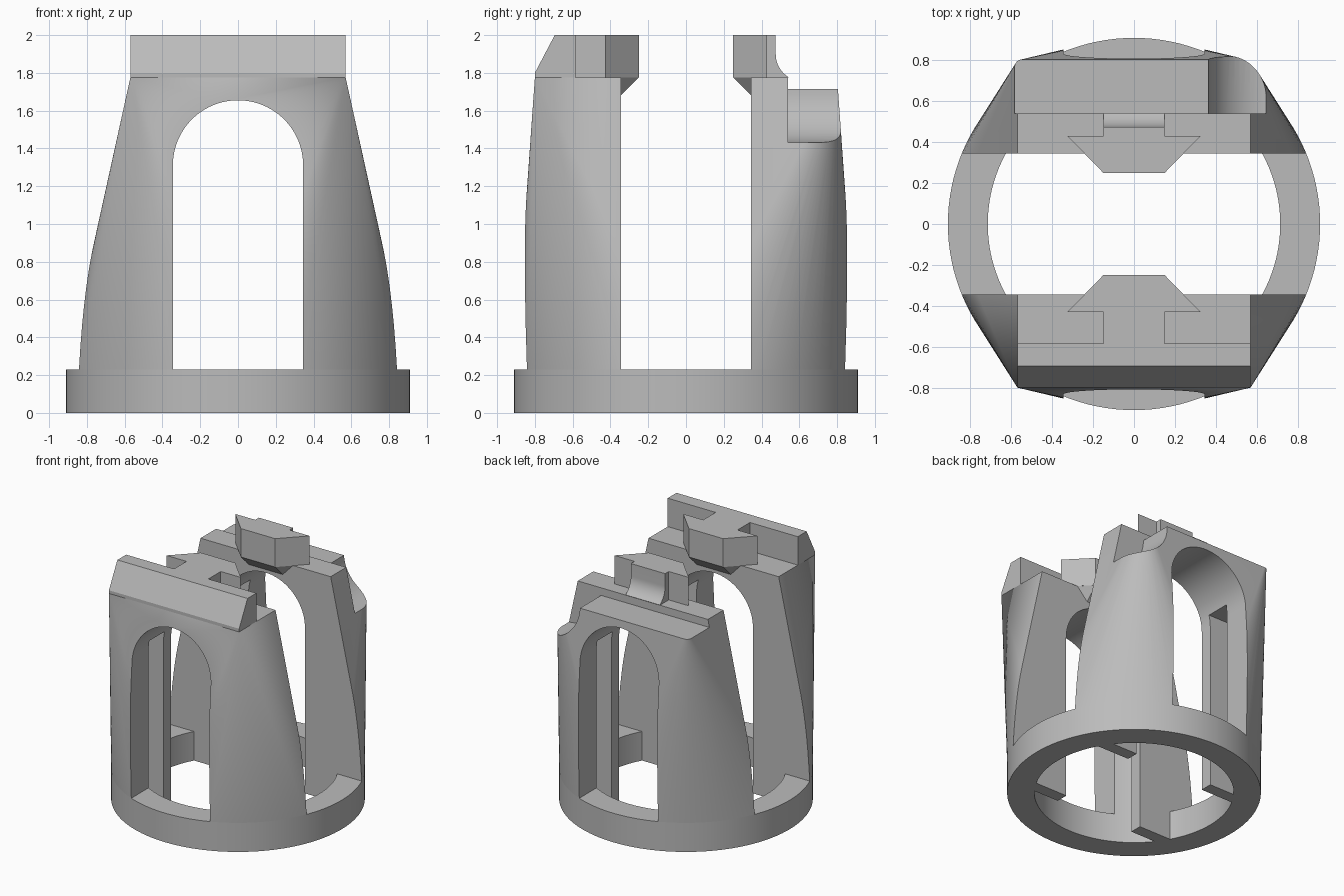
import bpy, bmesh, math
from mathutils import Matrix, Vector

cube = bpy.data.objects.get("Cube")
if cube:
    bpy.data.objects.remove(cube, do_unlink=True)

grey = bpy.data.materials.new("plain grey")
grey.use_nodes = True
grey.diffuse_color = (0.5, 0.5, 0.5, 1)
grey.node_tree.nodes["Principled BSDF"].inputs["Base Color"].default_value = (0.5, 0.5, 0.5, 1)

BASE_Z, DECK_Z, TOP_Z = 0.23, 1.775, 2.0
R_OUT, R_IN, GAP, TAB = 0.91, 0.715, 0.345, 0.44
HALF_X, HALF_Y = 0.57, 0.8


def finish(name, bm):
    bmesh.ops.recalc_face_normals(bm, faces=bm.faces)
    mesh = bpy.data.meshes.new(name)
    bm.to_mesh(mesh)
    bm.free()
    obj = bpy.data.objects.new(name, mesh)
    bpy.context.collection.objects.link(obj)
    mesh.materials.append(grey)
    return obj


def prism(name, points, start, end, axis="z"):
    """Extrude a 2D outline along an axis: z takes (x, y), y takes (x, z), x takes (y, z)."""
    place = {"z": lambda a, b, c: (a, b, c),
             "y": lambda a, b, c: (a, c, b),
             "x": lambda a, b, c: (c, a, b)}[axis]
    bm = bmesh.new()
    low = [bm.verts.new(place(a, b, start)) for a, b in points]
    high = [bm.verts.new(place(a, b, end)) for a, b in points]
    bm.faces.new(low)
    bm.faces.new(high)
    for i in range(len(points)):
        j = (i + 1) % len(points)
        bm.faces.new((low[i], low[j], high[j], high[i]))
    return finish(name, bm)


def box(name, x0, x1, y0, y1, z0, z1):
    return prism(name, [(x0, y0), (x1, y0), (x1, y1), (x0, y1)], z0, z1)


def hull(name, points):
    bm = bmesh.new()
    for p in points:
        bm.verts.new(p)
    res = bmesh.ops.convex_hull(bm, input=bm.verts)
    bmesh.ops.delete(bm, geom=list({v for v in res["geom_interior"]
                                    if isinstance(v, bmesh.types.BMVert)}), context="VERTS")
    return finish(name, bm)


def arc(cx, cy, r, a0, a1, n):
    return [(cx + r * math.cos(a0 + (a1 - a0) * i / n),
             cy + r * math.sin(a0 + (a1 - a0) * i / n)) for i in range(n + 1)]


def combine(target, other, operation):
    mod = target.modifiers.new("cut", "BOOLEAN")
    mod.operation, mod.solver, mod.object = operation, "EXACT", other
    bpy.context.view_layer.objects.active = target
    bpy.ops.object.modifier_apply(modifier=mod.name)
    bpy.data.objects.remove(other, do_unlink=True)


def smooth(obj):
    bpy.ops.object.select_all(action="DESELECT")
    obj.select_set(True)
    bpy.context.view_layer.objects.active = obj
    bpy.ops.object.shade_smooth_by_angle(angle=math.radians(25))


circle = arc(0, 0, R_OUT, 0, math.tau, 128)[:-1]

# Base ring with four inner tabs
ring = prism("base_ring", circle, 0, BASE_Z)
combine(ring, prism("bore", arc(0, 0, R_IN, 0, math.tau, 128)[:-1], -0.1, 0.4), "DIFFERENCE")
for sx in (-1, 1):
    for sy in (-1, 1):
        xs, ys = sorted((sx * GAP, sx * 0.72)), sorted((sy * GAP, sy * TAB))
        combine(ring, box("tab", *xs, *ys, 0, BASE_Z), "UNION")
smooth(ring)

# Legs: round foot blending to a rectangular deck
corners = [(sx * HALF_X, sy * HALF_Y, DECK_Z) for sx in (-1, 1) for sy in (-1, 1)]
legs = hull("arched_legs", [(x, y, BASE_Z) for x, y in circle] + corners)

# Side slot, arch opening and round inner cavity
combine(legs, box("slot", -2, 2, -GAP, GAP, 0, 3), "DIFFERENCE")
arch = [(-GAP, 0), (GAP, 0)] + arc(0, 1.31, GAP, 0, math.pi, 48)
combine(legs, prism("arch", arch, -2, 2, "y"), "DIFFERENCE")
a = math.asin(TAB / R_IN)
for turn in (0, math.pi):
    segment = arc(0, 0, R_IN, a + turn, math.pi - a + turn, 48)
    combine(legs, prism("cavity", segment, 0, 1.4), "DIFFERENCE")

# Rear ledge and the round notch at its end
combine(legs, box("ledge", -2, 2, 0.54, 2, 1.715, 3), "DIFFERENCE")
notch = arc(0.65, 1.715, 0.285, 0, math.tau, 64)[:-1]
combine(legs, prism("notch", notch, 0.54, 2, "y"), "DIFFERENCE")
smooth(legs)

# Front top plate with a sloped face
prism("front_plate", [(-0.8, DECK_Z), (-0.8, 1.8), (-0.695, TOP_Z), (-0.585, TOP_Z), (-0.585, DECK_Z)],
      -HALF_X, HALF_X, "x")

# Tapered lugs with sloped undersides
for name, s in (("front", -1), ("rear", 1)):
    outline = [(-0.15, s * 0.25), (0.15, s * 0.25), (0.325, s * 0.43), (-0.325, s * 0.43)]
    prism(name + "_lug", outline, DECK_Z, TOP_Z)
    hull(name + "_lug_support", [(x, s * y, z) for x, y, z in (
        (-0.15, 0.25, DECK_Z), (0.15, 0.25, DECK_Z), (-0.24, GAP, DECK_Z),
        (0.24, GAP, DECK_Z), (-0.15, GAP, 1.68), (0.15, GAP, 1.68))])

# Stems joining the lugs to the deck
box("front_stem", -0.15, 0.15, -0.59, -0.425, DECK_Z, TOP_Z)
curve = arc(0.62, 1.9, 0.145, math.pi, math.pi * 1.32, 10)
stem = prism("rear_stem", [(0.425, DECK_Z), (0.425, TOP_Z), (0.475, TOP_Z)] + curve + [(0.54, DECK_Z)],
             -0.15, 0.15, "x")
smooth(stem)
